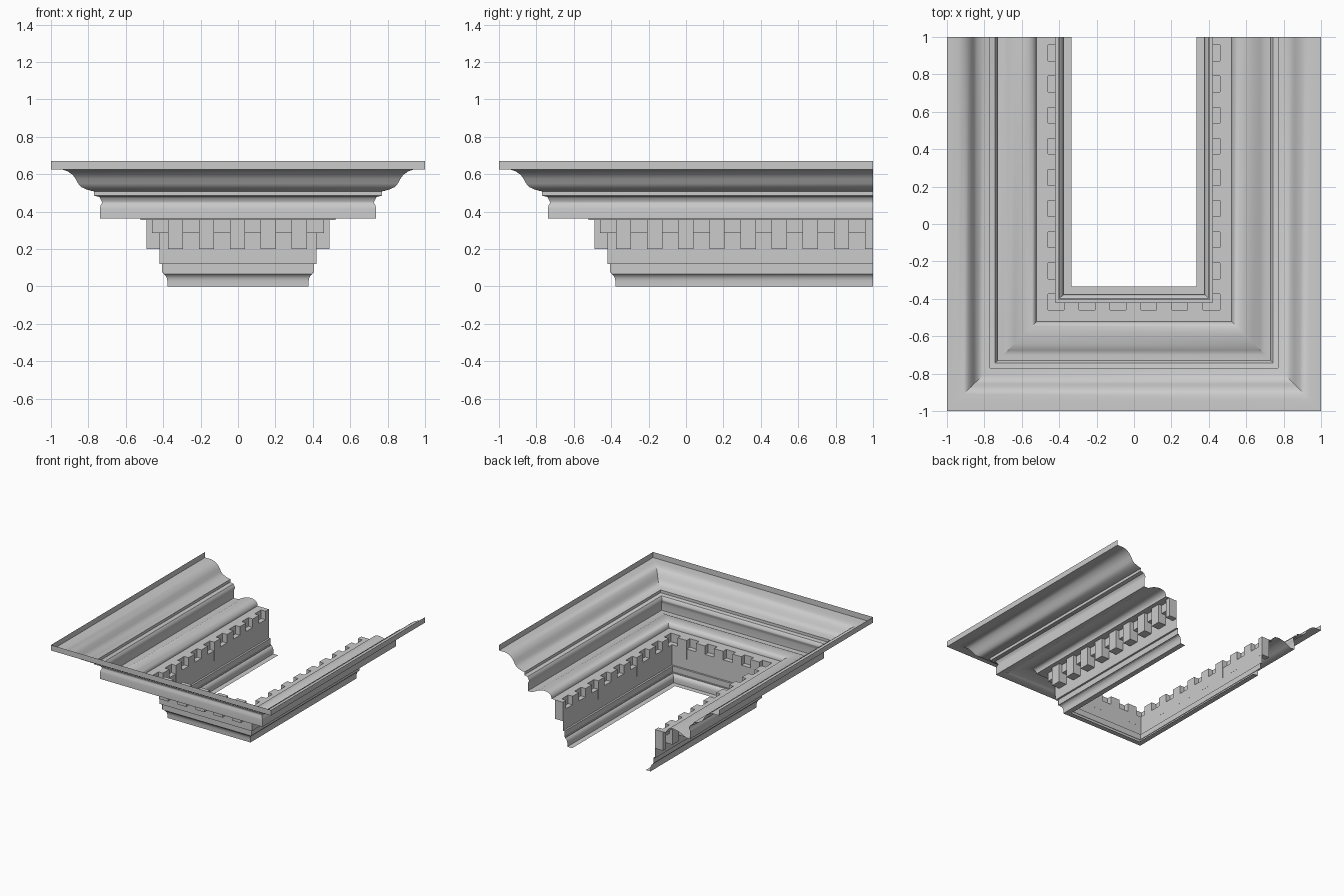
import bpy, math

if "Cube" in bpy.data.objects:
    bpy.data.objects.remove(bpy.data.objects["Cube"])

# A point of a section is (d, z): d = distance outward from the plan centre.
LOWER = [(.335, 0), (.378, 0), (.378, .03), (.381, .045), (.388, .058), (.398, .066),
         (.398, .073), (.405, .073), (.405, .12), (.42, .12), (.42, .285),
         (.46, .285), (.46, .355)]
UPPER = [(.46, .355), (.522, .355), (.522, .365), (.53, .383), (.545, .396), (.565, .403),
         (.59, .404), (.64, .393), (.675, .375), (.70, .362), (.738, .362), (.738, .415),
         (.735, .432), (.728, .445), (.728, .453), (.735, .468), (.742, .478), (.77, .485),
         (.77, .508), (.78, .51), (.81, .518), (.84, .532), (.855, .55), (.868, .575),
         (.885, .597), (.91, .615), (.94, .625), (1.0, .625), (1.0, .67)]
WIDTH = .082


def make(name, verts, faces):
    me = bpy.data.meshes.new(name)
    me.from_pydata(verts, [], faces)
    ob = bpy.data.objects.new(name, me)
    bpy.context.collection.objects.link(ob)
    bpy.context.view_layer.objects.active = ob
    ob.select_set(True)
    bpy.ops.object.shade_smooth_by_angle(angle=math.radians(32))
    ob.select_set(False)
    return ob


def sweep(name, prof):
    """Run a section round the three mitred sides."""
    v, f = [], []
    for d, z in prof:
        v += [(-d, 1, z), (-d, -d, z), (d, -d, z), (d, 1, z)]
    for i in range(len(prof) - 1):
        for k in range(3):
            a = i * 4 + k
            f.append((a, a + 1, a + 5, a + 4))
    make(name, v, f)


def box(v, f, lo, hi):
    b = len(v)
    v.extend((x, y, z) for z in (lo[2], hi[2])
             for x, y in ((lo[0], lo[1]), (hi[0], lo[1]), (hi[0], hi[1]), (lo[0], hi[1])))
    f.extend(tuple(b + i for i in q) for q in
             [(3, 2, 1, 0), (4, 5, 6, 7), (0, 1, 5, 4), (1, 2, 6, 5), (2, 3, 7, 6), (3, 0, 4, 7)])


# Stepped base with the backing of the dentil course, and crown above it
sweep("base_and_dentil_backing", LOWER)
sweep("crown_moulding", UPPER)

# Dentil blocks, set through the backing
IN, OUT, Z0, Z1 = .4195, .49, .20, .355
v, f = [], []
for k in range(5):
    c = (k - 2) * .1655 - .003
    box(v, f, (c - WIDTH / 2, -OUT, Z0), (c + WIDTH / 2, -IN, Z1))
make("front_dentils", v, f)

for name, x0, x1 in (("left_dentils", -OUT, -IN), ("right_dentils", IN, OUT)):
    v, f = [], []
    for k in range(9):
        y = -.375 + .1665 * k
        box(v, f, (x0, y, Z0), (x1, min(y + WIDTH, 1), Z1))
    make(name, v, f)
